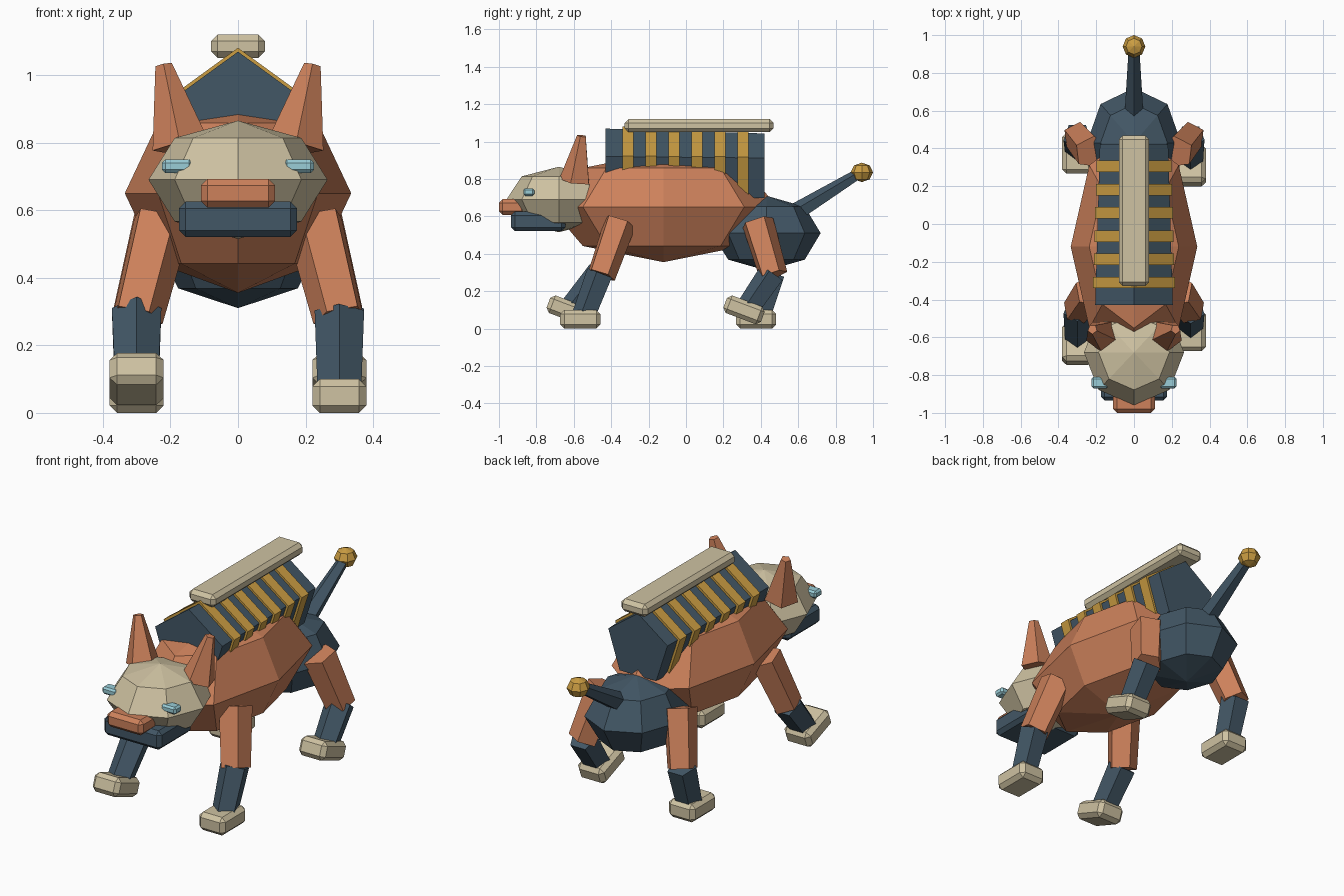
import bpy, bmesh
from mathutils import Vector, Matrix

default = bpy.data.objects.get("Cube")
if default:
    bpy.data.objects.remove(default, do_unlink=True)


def material(name, rgb):
    m = bpy.data.materials.new(name)
    m.use_nodes = True
    m.diffuse_color = (*rgb, 1)
    m.node_tree.nodes["Principled BSDF"].inputs["Base Color"].default_value = (*rgb, 1)
    return m


ORANGE = material("burnt_orange", (0.61, 0.22, 0.105))
CREAM = material("cream", (0.62, 0.54, 0.36))
SLATE = material("slate_blue", (0.055, 0.095, 0.132))
GOLD = material("gold", (0.60, 0.34, 0.055))
CYAN = material("pale_cyan", (0.32, 0.61, 0.68))


def finish(bm, name, mat):
    bmesh.ops.recalc_face_normals(bm, faces=bm.faces)
    mesh = bpy.data.meshes.new(name)
    bm.to_mesh(mesh)
    bm.free()
    mesh.materials.append(mat)
    obj = bpy.data.objects.new(name, mesh)
    bpy.context.collection.objects.link(obj)
    return obj


def ball(name, mat, center, radii):
    """Faceted ellipsoid."""
    bm = bmesh.new()
    bmesh.ops.create_uvsphere(bm, u_segments=8, v_segments=4, radius=1)
    bm.transform(Matrix.Translation(center) @ Matrix.Diagonal((*radii, 1)))
    return finish(bm, name, mat)


def block(name, mat, center, size, bevel=0.02, pitch=0):
    """Chamfered box, pitched around the x axis."""
    bm = bmesh.new()
    bmesh.ops.create_cube(bm, size=1)
    bm.transform(Matrix.Diagonal((*size, 1)))
    bmesh.ops.bevel(bm, geom=bm.edges[:], offset=bevel, segments=1, affect='EDGES')
    bm.transform(Matrix.Translation(center) @ Matrix.Rotation(pitch, 4, 'X'))
    return finish(bm, name, mat)


def taper(name, mat, a, b, r1, r2, ref, sides=5):
    """Tapered prism from a to b with its first edge turned towards ref."""
    a, b = Vector(a), Vector(b)
    w = (b - a).normalized()
    ref = Vector(ref)
    v = (ref - w * ref.dot(w)).normalized()
    u = v.cross(w)
    bm = bmesh.new()
    bmesh.ops.create_cone(bm, cap_ends=True, segments=sides, radius1=r1,
                          radius2=r2, depth=(b - a).length)
    # cone's first vertex lies on its local y axis
    turn = Matrix((u, v, w)).transposed().to_4x4()
    bm.transform(Matrix.Translation((a + b) / 2) @ turn)
    return finish(bm, name, mat)


FRONT, UP = (0, -1, 0), (0, 0, 1)

# Torso, hips and head
ball("body", ORANGE, (0, -0.12, 0.65), (0.335, 0.61, 0.295))
ball("hips", SLATE, (0, 0.43, 0.51), (0.25, 0.29, 0.2))
ball("head", CREAM, (0, -0.68, 0.69), (0.265, 0.28, 0.175))
block("jaw", SLATE, (0, -0.79, 0.573), (0.35, 0.29, 0.105))
block("nose", ORANGE, (0, -0.93, 0.65), (0.22, 0.14, 0.085))

# Tail with ball tip
taper("tail", SLATE, (0, 0.55, 0.595), (0, 0.93, 0.83), 0.055, 0.03, UP)
ball("tail_tip", GOLD, (0, 0.94, 0.835), (0.06, 0.06, 0.052))

# Five-sided back pack with ribs and top rail
Y0, Y1, R0, R1, PACK_Z = -0.43, 0.42, 0.216, 0.19, 0.853
taper("pack", SLATE, (0, Y0, PACK_Z), (0, Y1, PACK_Z), R0, R1, UP)
for i in range(6):
    y = -0.31 + i * 0.123
    r = R0 + (R1 - R0) * (y - Y0) / (Y1 - Y0) + 0.015
    taper(f"pack_rib_{i + 1}", GOLD, (0, y - 0.03, PACK_Z), (0, y + 0.03, PACK_Z), r, r, UP)
block("top_rail", CREAM, (0, 0.07, 1.085), (0.16, 0.795, 0.07))

for s, side in ((1, "left"), (-1, "right")):
    # Face details
    block(f"eye_{side}", CYAN, (s * 0.18, -0.84, 0.73), (0.09, 0.06, 0.04), 0.01)
    taper(f"ear_{side}", ORANGE, (s * 0.17, -0.59, 0.79), (s * 0.22, -0.557, 1.03),
          0.088, 0.026, FRONT)

    # Legs: diagonal pairs stand flat or step with the toe raised
    for end, hip_y, knee_y, flat_y, step_y, flat in (
            ("front", -0.355, -0.455, -0.565, -0.635, s > 0),
            ("rear", 0.38, 0.465, 0.375, 0.31, s < 0)):
        foot_y = flat_y if flat else step_y
        knee = (s * 0.30, knee_y, 0.285)
        taper(f"{end}_thigh_{side}", ORANGE, (s * 0.228, hip_y, 0.57), knee,
              0.09, 0.08, (s, -1, 0))
        taper(f"{end}_shin_{side}", SLATE, (s * 0.30, knee_y, 0.295),
              (s * 0.30, foot_y + 0.02, 0.06 if flat else 0.1), 0.077, 0.068, FRONT)
        block(f"{end}_foot_{side}", CREAM, (s * 0.30, foot_y, 0.05 if flat else 0.1),
              (0.16, 0.215, 0.1), 0.022, 0 if flat else -0.36)
